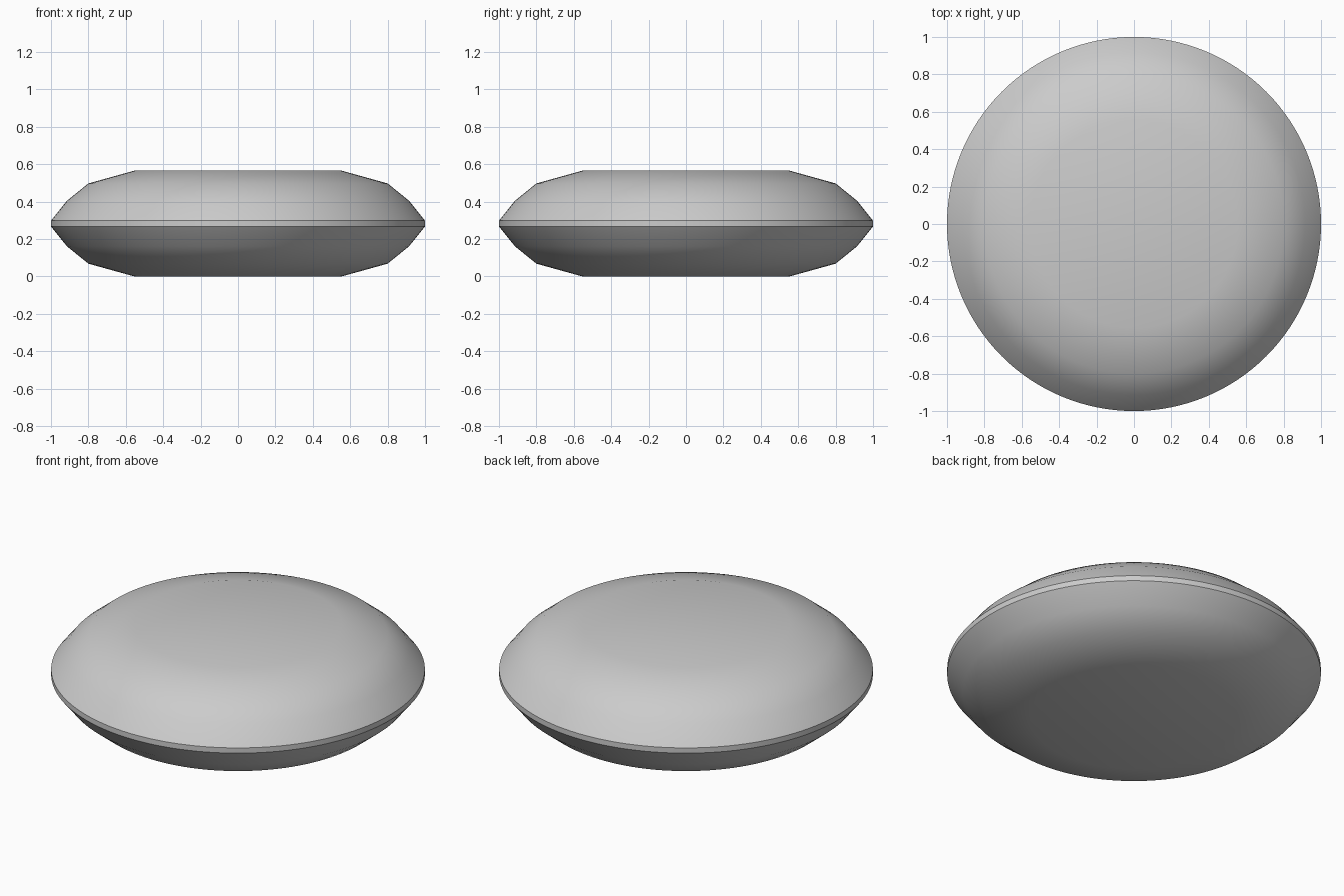
import bpy, bmesh, math

if "Cube" in bpy.data.objects:
    bpy.data.objects.remove(bpy.data.objects["Cube"])

# Plain grey finish
grey = bpy.data.materials.new("grey")
grey.diffuse_color = (0.6, 0.6, 0.6, 1)
grey.use_nodes = True
grey.node_tree.nodes["Principled BSDF"].inputs["Base Color"].default_value = grey.diffuse_color

# Half profile of the disc: flat base, bevelled flanks, thin rim, flat top
profile = [(0.555, 0), (0.80, 0.068), (0.915, 0.161), (1.0, 0.267),
           (1.0, 0.298), (0.915, 0.404), (0.80, 0.497), (0.555, 0.565)]
SIDES = 128

bm = bmesh.new()
rings = [[bm.verts.new((r * math.cos(2 * math.pi * i / SIDES),
                        r * math.sin(2 * math.pi * i / SIDES), z))
          for i in range(SIDES)] for r, z in profile]

# Flanks and rim
for low, high in zip(rings, rings[1:]):
    for i in range(SIDES):
        j = (i + 1) % SIDES
        bm.faces.new((low[i], low[j], high[j], high[i]))

# Flat caps
bm.faces.new(rings[0][::-1])
bm.faces.new(rings[-1])

mesh = bpy.data.meshes.new("disc")
bm.to_mesh(mesh)
bm.free()
mesh.materials.append(grey)
disc = bpy.data.objects.new("disc", mesh)
bpy.context.collection.objects.link(disc)

# Smooth flanks, crisp rim edges
bpy.context.view_layer.objects.active = disc
disc.select_set(True)
bpy.ops.object.shade_smooth_by_angle(angle=math.radians(30))
